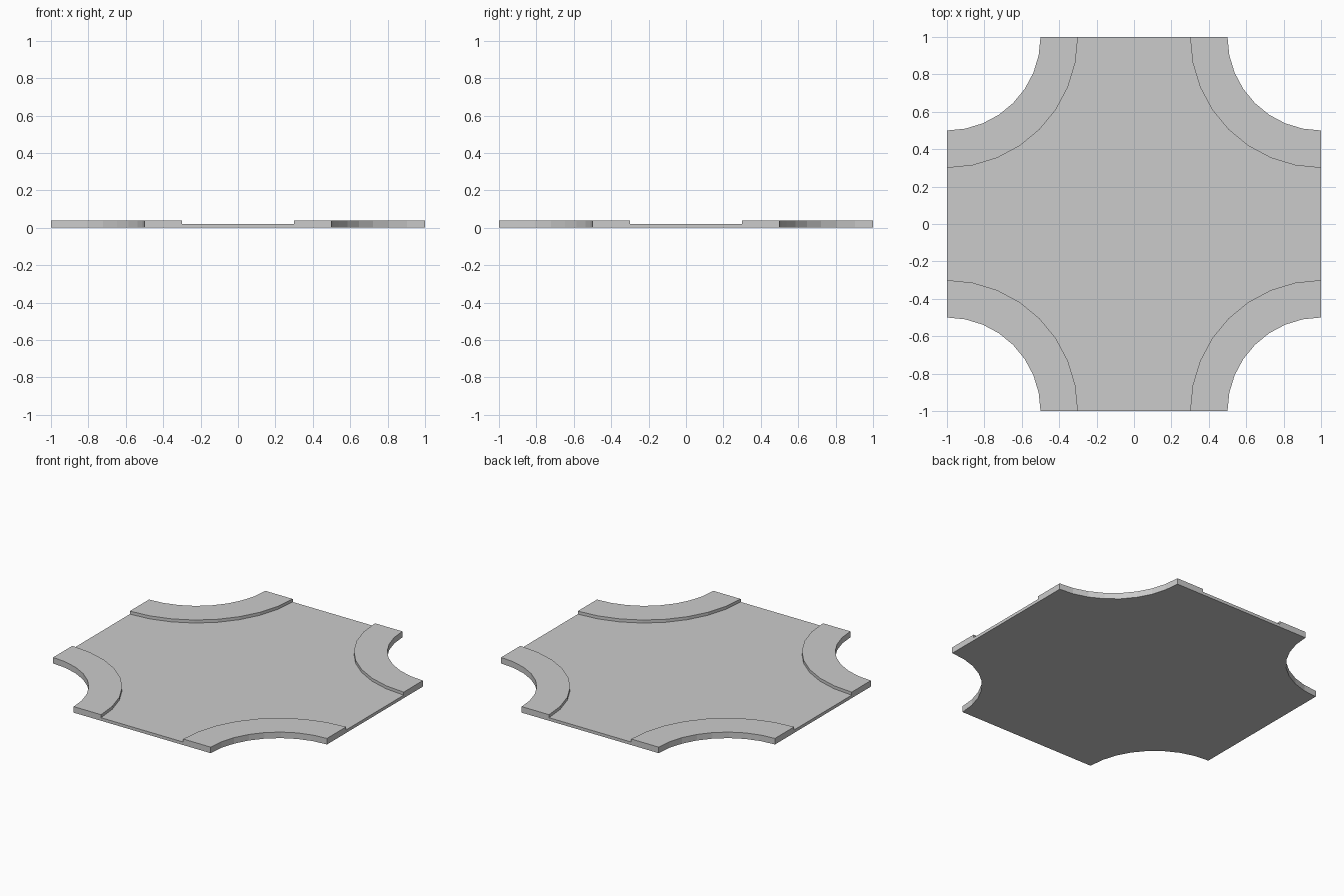
import bpy, bmesh
from math import sin, cos, pi

if "Cube" in bpy.data.objects:
    bpy.data.objects.remove(bpy.data.objects["Cube"])

ROAD_H, TOP_H = 0.02, 0.04
SEGS = 8


def material(name, v):
    m = bpy.data.materials.new(name)
    m.diffuse_color = (v, v, v, 1)
    m.use_nodes = True
    m.node_tree.nodes["Principled BSDF"].inputs["Base Color"].default_value = m.diffuse_color
    return m


def arc(sx, sy, r):
    """Quarter arc around the tile corner (sx, sy), bulging to the middle."""
    return [(sx * (1 - r * cos(pi / 2 * i / SEGS)),
             sy * (1 - r * sin(pi / 2 * i / SEGS))) for i in range(SEGS + 1)]


def slab(name, outline, z0, z1, mat):
    """Extrude a flat outline from z0 to z1."""
    bm = bmesh.new()
    face = bm.faces.new([bm.verts.new((x, y, z0)) for x, y in outline])
    ext = bmesh.ops.extrude_face_region(bm, geom=[face], use_keep_orig=True)
    top = [g for g in ext["geom"] if isinstance(g, bmesh.types.BMVert)]
    bmesh.ops.translate(bm, verts=top, vec=(0, 0, z1 - z0))
    bmesh.ops.recalc_face_normals(bm, faces=bm.faces)
    me = bpy.data.meshes.new(name)
    bm.to_mesh(me)
    bm.free()
    me.materials.append(mat)
    ob = bpy.data.objects.new(name, me)
    bpy.context.collection.objects.link(ob)
    return ob


asphalt = material("asphalt", 0.53)
paving = material("paving", 0.8)

# Road base: square with a quarter circle cut from each corner
outline = (arc(1, 1, 0.5) + arc(1, -1, 0.5)[::-1]
           + arc(-1, -1, 0.5) + arc(-1, 1, 0.5)[::-1])
slab("road", outline, 0, ROAD_H, asphalt)

# Raised curved pavements along the corner cuts
for name, sx, sy in (("back_right", 1, 1), ("front_right", 1, -1),
                     ("front_left", -1, -1), ("back_left", -1, 1)):
    ring = arc(sx, sy, 0.5) + arc(sx, sy, 0.7)[::-1]
    slab("pavement_" + name, ring, ROAD_H, TOP_H, paving)
